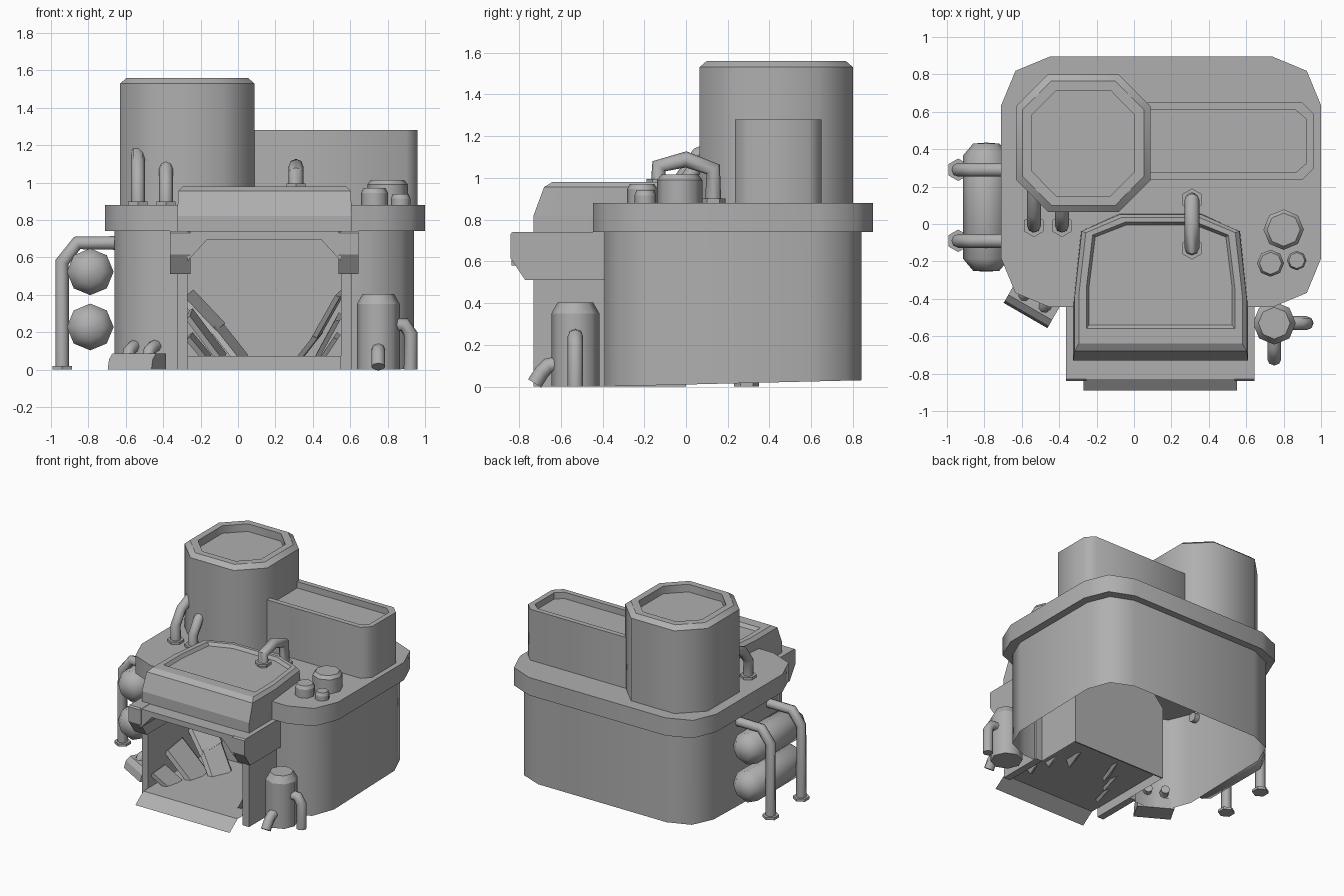
import bpy, bmesh, math
from mathutils import Vector

if "Cube" in bpy.data.objects:
    bpy.data.objects.remove(bpy.data.objects["Cube"])

grey = bpy.data.materials.new("dark_grey")
grey.diffuse_color = (.43, .43, .43, 1)
grey.use_nodes = True
grey.node_tree.nodes["Principled BSDF"].inputs["Base Color"].default_value = grey.diffuse_color


def finish(name, bm, smooth=40, ring=0):
    """Make the object; ring > 0 keeps the edges of each ring of that size crisp."""
    for f in bm.faces:
        f.smooth = smooth is not None
    me = bpy.data.meshes.new(name)
    bm.to_mesh(me)
    bm.free()
    if smooth is not None:
        me.set_sharp_from_angle(angle=math.radians(smooth))
    if ring:
        for e in me.edges:
            if e.vertices[0] // ring == e.vertices[1] // ring:
                e.use_edge_sharp = True
    me.materials.append(grey)
    ob = bpy.data.objects.new(name, me)
    bpy.context.collection.objects.link(ob)
    return ob


def loft(name, rings, smooth=40, closed=True, crisp=False):
    """Skin a list of point rings; closed rings get end caps."""
    bm = bmesh.new()
    vs = [[bm.verts.new(p) for p in r] for r in rings]
    n = len(rings[0])
    for a, b in zip(vs, vs[1:]):
        for i in range(n if closed else n - 1):
            j = (i + 1) % n
            bm.faces.new((a[i], a[j], b[j], b[i]))
    if closed:
        bm.faces.new(vs[0][::-1])
        bm.faces.new(vs[-1])
        bmesh.ops.recalc_face_normals(bm, faces=bm.faces)
    return finish(name, bm, smooth, n if crisp else 0)


def stack(name, outline, levels, smooth=47):
    """Outline lofted upward; level = (z, side inset[, front inset, back inset])."""
    xs, ys = [p[0] for p in outline], [p[1] for p in outline]
    x0, x1, y0, y1 = min(xs), max(xs), min(ys), max(ys)
    rings = []
    for z, ix, *fb in levels:
        f, b = fb or (ix, ix)
        rings.append([(x0 + ix + (x - x0) / (x1 - x0) * (x1 - x0 - 2 * ix),
                       y0 + f + (y - y0) / (y1 - y0) * (y1 - y0 - f - b), z) for x, y in outline])
    return loft(name, rings, smooth, crisp=True)


def rounded(x0, x1, y0, y1, c, seg=1):
    """Counter-clockwise rectangle with cut corners."""
    pts = []
    for cx, cy, a in ((x1 - c, y0 + c, -90), (x1 - c, y1 - c, 0), (x0 + c, y1 - c, 90), (x0 + c, y0 + c, 180)):
        for k in range(seg + 1):
            t = math.radians(a + 90 * k / seg)
            pts.append((cx + c * math.cos(t), cy + c * math.sin(t)))
    return pts


def extrude_y(name, xz, y0, y1):
    return loft(name, [[(x, y, z) for x, z in xz] for y in (y0, y1)], None)


def turned(name, centre, profile, sides=8, axis='z', turn=0):
    """Lathe of (height, radius) pairs around z or y."""
    rings = []
    for h, r in profile:
        ring = []
        for i in range(sides):
            t = 2 * math.pi * i / sides + turn
            p = (r * math.cos(t), r * math.sin(t), h) if axis == 'z' else (r * math.cos(t), h, r * math.sin(t))
            ring.append(Vector(centre) + Vector(p))
        rings.append(ring)
    return loft(name, rings, 50, crisp=axis == 'z')


def pipe(name, pts, r=0.037):
    cu = bpy.data.curves.new(name + "_path", 'CURVE')
    cu.dimensions = '3D'
    cu.bevel_depth, cu.bevel_resolution, cu.use_fill_caps = r, 2, True
    sp = cu.splines.new('POLY')
    sp.points.add(len(pts) - 1)
    for q, p in zip(sp.points, pts):
        q.co = (*p, 1)
    tmp = bpy.data.objects.new(name + "_path", cu)
    bm = bmesh.new()
    bm.from_mesh(bpy.data.meshes.new_from_object(tmp))
    bpy.data.objects.remove(tmp)
    return finish(name, bm, 61)


def flange(x, y, z):
    turned("pipe_flange", (x, y, z), [(0, .06), (.02, .06)], 6, turn=math.pi / 6)


def plank(name, a, b, width, thick=.025):
    """Flat board from a to b; width is a vector across it."""
    a, b, w = Vector(a), Vector(b), Vector(width) / 2
    n = (b - a).cross(w).normalized() * thick / 2
    loft(name, [[p - w - n, p + w - n, p + w * .8 + n, p - w * .8 + n] for p in (a, b)], None)


# Body walls: open at the bottom and at the doorway, back edge slightly raised
wall = rounded(-.66, .94, -.39, .84, .24, 2)
wall = [(.58, -.39)] + wall + [(-.30, -.39)]
loft("body_walls", [[(x, y, max(0, .03 * (y + .39) / 1.23)) for x, y in wall],
                    [(x, y, .76) for x, y in wall]], 50, closed=False)

# Roof slab
stack("roof_slab", rounded(-.71, 1.0, -.445, .895, .26, 2), [(.74, 0), (.88, 0)])

# Tower and long rear box, both with sunken tops
stack("tower", rounded(-.63, .088, .065, .80, .17),
      [(.86, 0), (1.53, 0), (1.56, .035), (1.56, .085), (1.50, .085)])
stack("rear_box", rounded(-.1, .96, .235, .65, .06),
      [(.86, 0), (1.28, 0), (1.28, .04), (1.23, .04)])

# Entrance porch: thick front walls, thin inner chamber, floor sheet with ramp
arch = [(-.27, 0), (-.27, .58), (-.165, .695), (.445, .695), (.55, 0.58), (.55, 0)]
extrude_y("porch_frame", [(-.325, 0)] + arch + [(.607, 0), (.607, .738), (-.325, .738)], -.73, -.37)
loft("porch_chamber", [[(x, y, z) for x, z in arch] for y in (-.38, 0)], None, closed=False)
extrude_y("porch_back", arch, -.01, 0)
loft("porch_floor", [[(x, -.89, 0), (x, -.79, .072), (x, -.005, .072)] for x in (.55, -.27)], None, closed=False)

# Visor band around the porch
for x0, x1 in ((-.363, -.255), (.537, .645)):
    prof = [(-.83, .74), (-.84, .73), (-.84, .615), (-.77, .51), (-.38, .51), (-.38, .74)]
    loft("visor_arm", [[(x, y, z) for y, z in prof] for x in (x0, x1)], None)
extrude_y("visor_lintel", arch[1:5] + [(.55, .738), (-.27, .738)], -.835, -.70)

# Hood on the roof above the porch
half = [(-.08, .055), (-.285, -.04), (-.325, -.43), (-.325, -.73)]
stack("hood", half + [(.284 - x, y) for x, y in reversed(half)],
      [(.735, 0), (.82, 0, 0, 0), (.955, .006, .05, .005), (.98, .03, .09, .02),
       (.98, .07, .17, .045), (.955, .085, .19, .06)], 20)

# Side tanks with domed ends, and their two pipe frames
for z in (.523, .228):
    turned("side_tank", (-.79, .09, z),
           [(-.345, .003), (-.34, .07), (-.275, .125), (.275, .125), (.34, .07), (.345, .003)], 8, 'y')
for y in (.29, -.09):
    pipe("tank_pipe", [(-.62, y, .677), (-.86, y, .677), (-.94, y, .575), (-.94, y, 0)])
    flange(-.94, y, 0)

# Pipes from the roof into the tower
for x, top in ((-.535, 1.14), (-.385, 1.10)):
    pipe("tower_pipe", [(x, -.01, .88), (x, -.01, top - .13), (x, .06, top - .03), (x, .18, top + .02)])
    flange(x, -.01, .88)

# Arched pipe between roof and hood
pipe("hood_pipe", [(.31, .13, .88), (.31, .13, 1.04), (.31, 0, 1.088), (.31, -.13, 1.055), (.31, -.13, .96)], .039)
flange(.31, .13, .88)
flange(.31, -.13, .975)

# Roof caps
for x, y, r, h in ((.8, -.03, .108, .135), (.73, -.21, .072, .09), (.87, -.195, .052, .06)):
    turned("roof_cap", (x, y, .87), [(0, r), (h - .015, r), (h + .01, r * .82)], 8)

# Standing canister with two bent pipes
turned("canister", (.75, -.53, 0), [(0, .115), (.35, .115), (.403, .085)], 8)
pipe("canister_side_pipe", [(.83, -.53, .24), (.89, -.53, .24), (.923, -.53, .19), (.923, -.53, 0)])
pipe("canister_front_pipe", [(.75, -.60, .11), (.75, -.66, .10), (.75, -.69, .07), (.75, -.725, .015)])

# Angled box at the left front corner, joined to the body by two small pipes
ca = Vector((math.cos(math.radians(-30)), math.sin(math.radians(-30)), 0))
cb = Vector((-ca.y, ca.x, 0))
base = Vector((-.54, -.42, 0))
loft("corner_box", [[base + ca * u + cb * v + Vector((0, 0, z)) for v, z in
                     ((-.08, 0), (-.065, .055), (-.03, .085), (.075, .085), (.075, 0))] for u in (-.135, .135)], None)
for u in (-.06, .065):
    p = base + ca * u
    pipe("corner_pipe", [p + Vector((0, 0, .05)), p + cb * .02 + Vector((0, 0, .10)),
                         p + cb * .07 + Vector((0, 0, .125)), p + cb * .13 + Vector((0, 0, .125))], .033)

# Broken boards leaning inside the porch
plank("board", (-.27, -.12, .40), (-.10, -.18, .22), (.06, .2, .05))
plank("board", (-.12, -.17, .24), (.03, -.24, .05), (.04, .2, .05))
plank("board", (-.26, -.42, .30), (-.08, -.36, .06), (.02, .2, .05))
plank("board", (-.26, -.62, .18), (-.16, -.55, .06), (.02, .16, .03))
plank("board", (.55, -.2, .41), (.42, -.24, .18), (.04, .18, .04))
plank("board", (.43, -.24, .19), (.32, -.28, .05), (.04, .18, .04))
plank("board", (.54, -.45, .28), (.42, -.40, .06), (.02, .14, .04))
plank("board", (.53, -.62, .18), (.45, -.58, .06), (.02, .10, .03))
